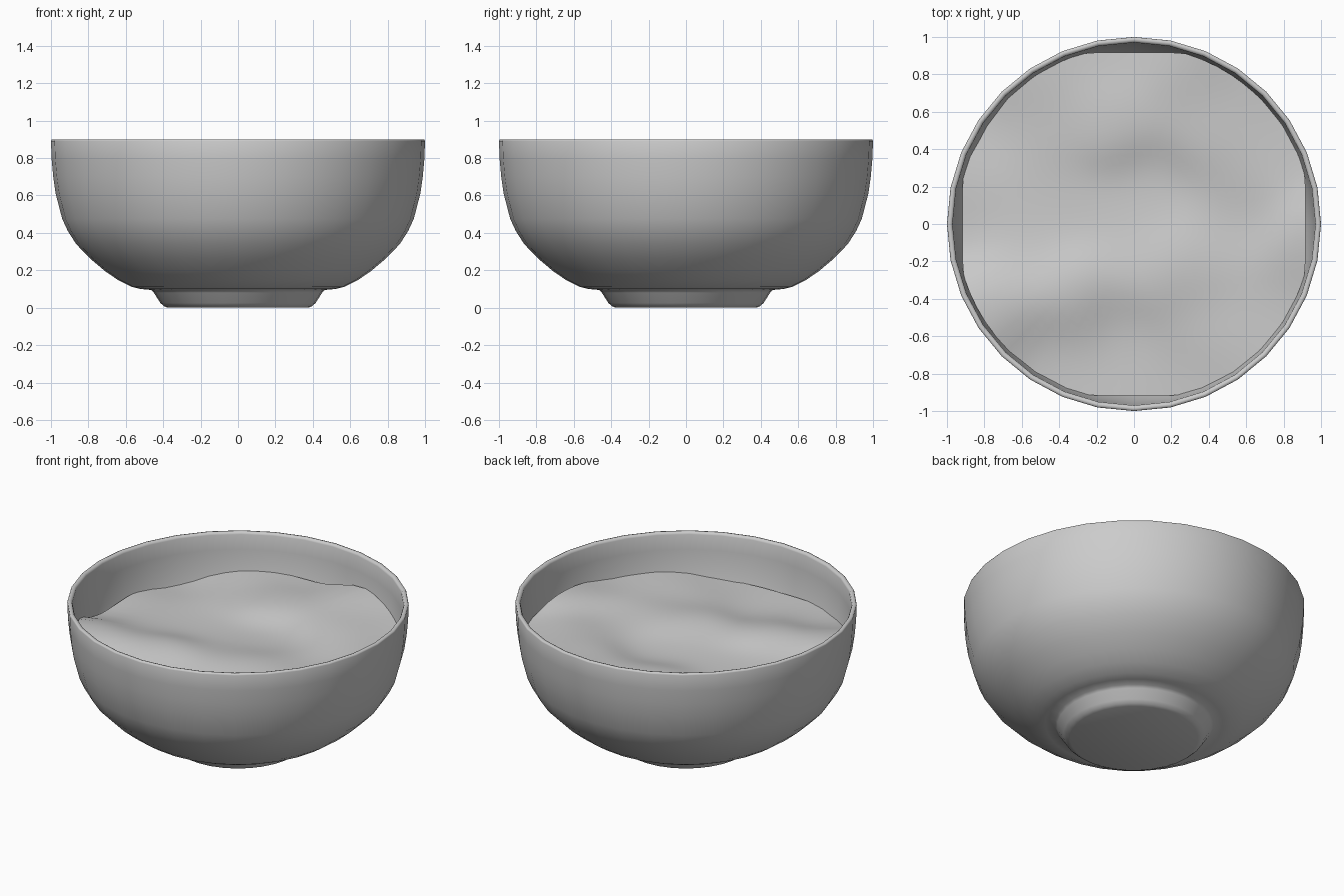
import bpy, bmesh, math
from math import cos, sin, pi, radians

if "Cube" in bpy.data.objects:
    bpy.data.objects.remove(bpy.data.objects["Cube"])


def make_object(name, bm, angle):
    bmesh.ops.recalc_face_normals(bm, faces=bm.faces)
    mesh = bpy.data.meshes.new(name)
    bm.to_mesh(mesh)
    bm.free()
    ob = bpy.data.objects.new(name, mesh)
    bpy.context.collection.objects.link(ob)
    bpy.ops.object.select_all(action='DESELECT')
    ob.select_set(True)
    bpy.context.view_layer.objects.active = ob
    bpy.ops.object.shade_smooth_by_angle(angle=radians(angle))
    return ob


def polar_surface(name, rings, centres, segments, angle):
    """Joins rings of points; centres cap the first and last ring (None = open)."""
    bm = bmesh.new()
    loops = [[bm.verts.new(p) for p in ring] for ring in rings]
    for a, b in zip(loops, loops[1:]):
        for i in range(segments):
            j = (i + 1) % segments
            bm.faces.new((a[i], a[j], b[j], b[i]))
    for loop, c in zip((loops[0], loops[-1]), centres):
        if c is not None:
            v = bm.verts.new(c)
            for i in range(segments):
                bm.faces.new((loop[i], loop[(i + 1) % segments], v))
    return make_object(name, bm, angle)


# Bowl: foot, outer wall, rolled rim, inner wall and floor
SIDES = 32
profile = [(0.375, 0.0), (0.395, 0.008), (0.415, 0.025), (0.45, 0.08), (0.465, 0.095),
           (0.52, 0.1), (0.57, 0.112), (0.64, 0.147), (0.71, 0.195), (0.79, 0.262),
           (0.865, 0.34), (0.91, 0.41), (0.94, 0.475), (0.975, 0.61), (0.988, 0.7),
           (0.996, 0.79), (1.0, 0.89), (0.997, 0.898), (0.986, 0.9), (0.975, 0.897),
           (0.97, 0.885), (0.967, 0.79), (0.95, 0.62), (0.91, 0.485), (0.835, 0.355),
           (0.68, 0.217), (0.56, 0.142), (0.44, 0.12)]
rings = [[(r * cos(2 * pi * i / SIDES), r * sin(2 * pi * i / SIDES), z)
          for i in range(SIDES)] for r, z in profile]
polar_surface("bowl", rings, ((0, 0, 0), (0, 0, 0.12)), SIDES, 60)

# Contents: wavy sheet, heights blended from a few control points
edge = [(182, .60), (167, .63), (147, .58), (126, .665), (99, .65), (70, .72), (52, .66),
        (28, .645), (351, .71), (335, .645), (310, .665), (294, .60), (270, .62), (237, .62),
        (212, .70)]
control = [(0.94 * cos(radians(a)), 0.94 * sin(radians(a)), z) for a, z in edge]
control += [(-.1, .55, .68), (.1, .18, .61), (-.35, .1, .62), (-.72, -.45, .715),
            (-.35, -.38, .695), (.1, -.25, .68), (-.5, -.75, .61), (-.1, -.62, .61),
            (.35, -.5, .63), (.42, -.2, .67), (.5, .03, .63), (.6, .27, .68),
            (.62, -.55, .66), (.35, .52, .69), (-.5, .5, .64), (-.6, .2, .62),
            (0, 0, .63), (-.6, -.1, .63)]


def height(x, y):
    w_sum = h_sum = 0
    for cx, cy, cz in control:
        w = math.exp(-((x - cx) ** 2 + (y - cy) ** 2) / (2 * 0.16 ** 2)) + 1e-6
        w_sum += w
        h_sum += w * cz
    return h_sum / w_sum


SEG, STEPS = 64, 20
rings = []
for k in range(1, STEPS + 1):
    ring = []
    for i in range(SEG):
        c, s = cos(2 * pi * i / SEG), sin(2 * pi * i / SEG)
        # Rounded-square outline that just meets the bowl wall
        r = min(0.918 / max(abs(c), abs(s)), 0.952) * k / STEPS
        ring.append((r * c, r * s, height(r * c, r * s)))
    rings.append(ring)
contents = polar_surface("bowl_contents", rings, ((0, 0, height(0, 0)), None), SEG, 80)
if contents.data.polygons[0].normal.z < 0:
    contents.data.flip_normals()
